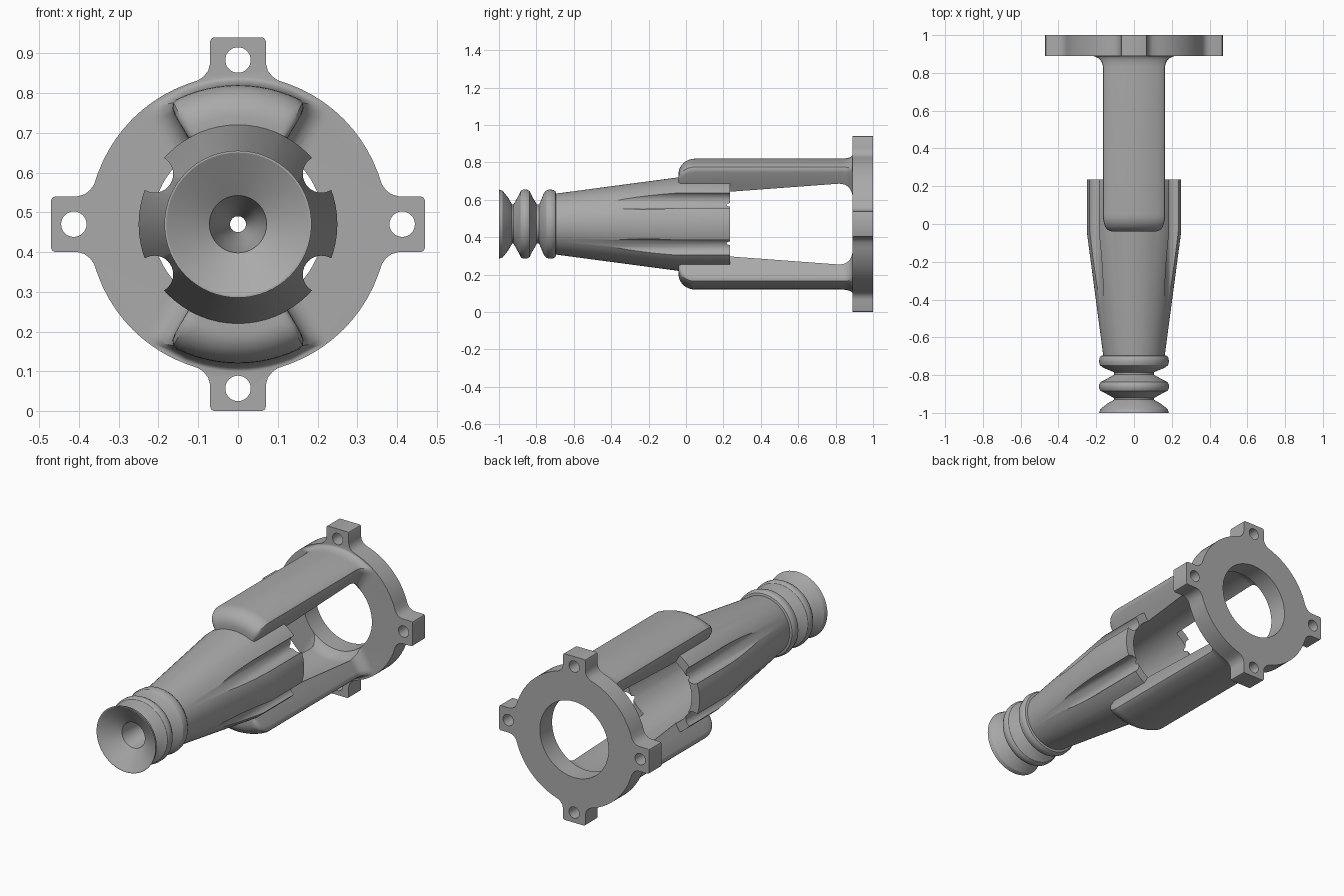
import bpy, bmesh
from math import sin, cos, pi, radians
from mathutils import Vector

default = bpy.data.objects.get("Cube")
if default:
    bpy.data.objects.remove(default, do_unlink=True)

AXIS_Z = 0.47          # height of the long axis
SEGMENTS = 64

grey = bpy.data.materials.new("plain_grey")
grey.use_nodes = True
grey.diffuse_color = (0.4, 0.4, 0.4, 1)
grey.node_tree.nodes["Principled BSDF"].inputs["Base Color"].default_value = (0.4, 0.4, 0.4, 1)


def loft(name, rings):
    """Skin a list of equal closed rings and cap both ends."""
    bm = bmesh.new()
    loops = [[bm.verts.new(p) for p in ring] for ring in rings]
    n = len(loops[0])
    for a, b in zip(loops, loops[1:]):
        for i in range(n):
            j = (i + 1) % n
            bm.faces.new((a[i], a[j], b[j], b[i]))
    bm.faces.new(loops[0])
    bm.faces.new(loops[-1])
    bmesh.ops.recalc_face_normals(bm, faces=bm.faces)
    mesh = bpy.data.meshes.new(name)
    bm.to_mesh(mesh)
    bm.free()
    mesh.materials.append(grey)
    obj = bpy.data.objects.new(name, mesh)
    bpy.context.collection.objects.link(obj)
    return obj


def turned(name, profile, cx=0, cz=0, segments=SEGMENTS):
    """Solid of revolution along y from (radius, y) pairs."""
    turns = [2 * pi * i / segments for i in range(segments)]
    return loft(name, [[(cx + r * cos(t), y, AXIS_Z + cz + r * sin(t)) for t in turns]
                       for r, y in profile])


def combine(target, tool, operation):
    mod = target.modifiers.new(operation, "BOOLEAN")
    mod.object, mod.operation, mod.solver = tool, operation, "EXACT"
    tool.hide_render = True
    bpy.context.view_layer.objects.active = target
    bpy.ops.object.modifier_apply(modifier=mod.name)
    bpy.data.objects.remove(tool, do_unlink=True)


# Tapered body with ribbed tip
def rib(y, half, low, high):
    """Rounded rib between two valleys."""
    return [(low + (high - low) * f, y + half * u)
            for u, f in ((-1, 0), (-.6, .55), (-.38, .9), (-.15, 1), (.15, 1), (.38, .9), (.6, .55), (1, 0))]


body_profile = [(0.185, -1), (0.178, -0.98), (0.14, -0.95), (0.105, -0.93)]
body_profile += rib(-0.86, 0.062, 0.105, 0.185)
body_profile += [(0.105, -0.785), (0.165, -0.76), (0.18, -0.747), (0.185, -0.73),
                 (0.183, -0.71), (0.175, -0.698), (0.163, -0.695), (0.25, -0.04), (0.25, 0.235)]
body = turned("nozzle_body", body_profile)

# Four long grooves along the body
for sx in (-1, 1):
    for sz in (-1, 1):
        a = radians(31)
        groove = turned("groove_cutter", [(0.047, -0.6), (0.047, 0.4)],
                        sx * 0.245 * cos(a), sz * 0.245 * sin(a), 32)
        combine(body, groove, "DIFFERENCE")


# Two arms with rounded front ends, flaring into the flange
def arm_ring(y, radius, shift, sign):
    half = radians(30)
    corner = [(0.12, half), (radius - 0.03, half), (radius - 0.015, half - 0.01),
              (radius - 0.004, half - 0.035), (radius, half - 0.075)]
    side = [Vector((r * sin(t), r * cos(t))) + shift * Vector((cos(half), -sin(half)))
            for r, t in corner]
    # keep the flared outer edge inside the flange
    side = [p * min(1, 0.372 / p.length) for p in side]
    end = math_angle = half - 0.075
    top = [Vector((radius * sin(end * k / 6), radius * cos(end * k / 6))) for k in range(5, -6, -1)]
    pts = side + top + [Vector((-p.x, p.y)) for p in reversed(side)]
    return [(p.x, y, AXIS_Z + sign * p.y) for p in pts]


stations = []
for k in range(9):                       # rounded nose
    t = k / 8 * pi / 2
    stations.append((-0.04 + 0.09 * (1 - cos(t)), 0.27 + 0.08 * sin(t),
                     -0.02 * (1 - min(1, k / 4)) ** 2))
for k in range(9):                       # fillet at the flange
    t = k / 8 * pi / 2
    stations.append((0.83 + 0.06 * sin(t), 0.35 + 0.02 * (1 - cos(t)), 0.06 * (1 - cos(t))))
stations.append((0.93, 0.37, 0.06))

for name, sign in (("upper_arm", 1), ("lower_arm", -1)):
    combine(body, loft(name, [arm_ring(*s, sign) for s in stations]), "UNION")

# Flange ring with four lugs
lug = [(0.362, 0.1), (0.372, 0.086), (0.386, 0.075), (0.405, 0.07), (0.46, 0.07),
       (0.467, 0.067), (0.47, 0.06)]
quarter = [(x, -z) for x, z in lug] + [(x, z) for x, z in reversed(lug)]
quarter += [(0.375 * cos(radians(d)), 0.375 * sin(radians(d))) for d in range(20, 71, 5)]
outline = []
for q in range(4):
    c, s = (1, 0, -1, 0)[q], (0, 1, 0, -1)[q]
    outline += [(x * c - z * s, x * s + z * c) for x, z in quarter]
flange = loft("flange", [[(x, y, AXIS_Z + z) for x, z in outline] for y in (0.89, 1.0)])
for x, z in ((0.413, 0), (-0.413, 0), (0, 0.413), (0, -0.413)):
    combine(flange, turned("bolt_cutter", [(0.032, 0.8), (0.032, 1.1)], x, z, 32), "DIFFERENCE")
combine(body, flange, "UNION")

# Hollow: front dish, fine bore, tapered chamber and flange opening
bore = turned("bore_cutter", [(0.26, -1.05), (0.18, -1), (0.125, -0.968), (0.072, -0.935),
                              (0.05, -0.8), (0.02, -0.7), (0.02, -0.64), (0.13, -0.58),
                              (0.2, 0.235), (0.25, 0.82), (0.245, 0.85), (0.235, 0.875),
                              (0.215, 0.89), (0.215, 1.1)])
combine(body, bore, "DIFFERENCE")

# Smooth shading with sharp edges kept
bpy.ops.object.select_all(action="DESELECT")
body.select_set(True)
bpy.context.view_layer.objects.active = body
bpy.ops.object.shade_smooth_by_angle(angle=radians(30))
